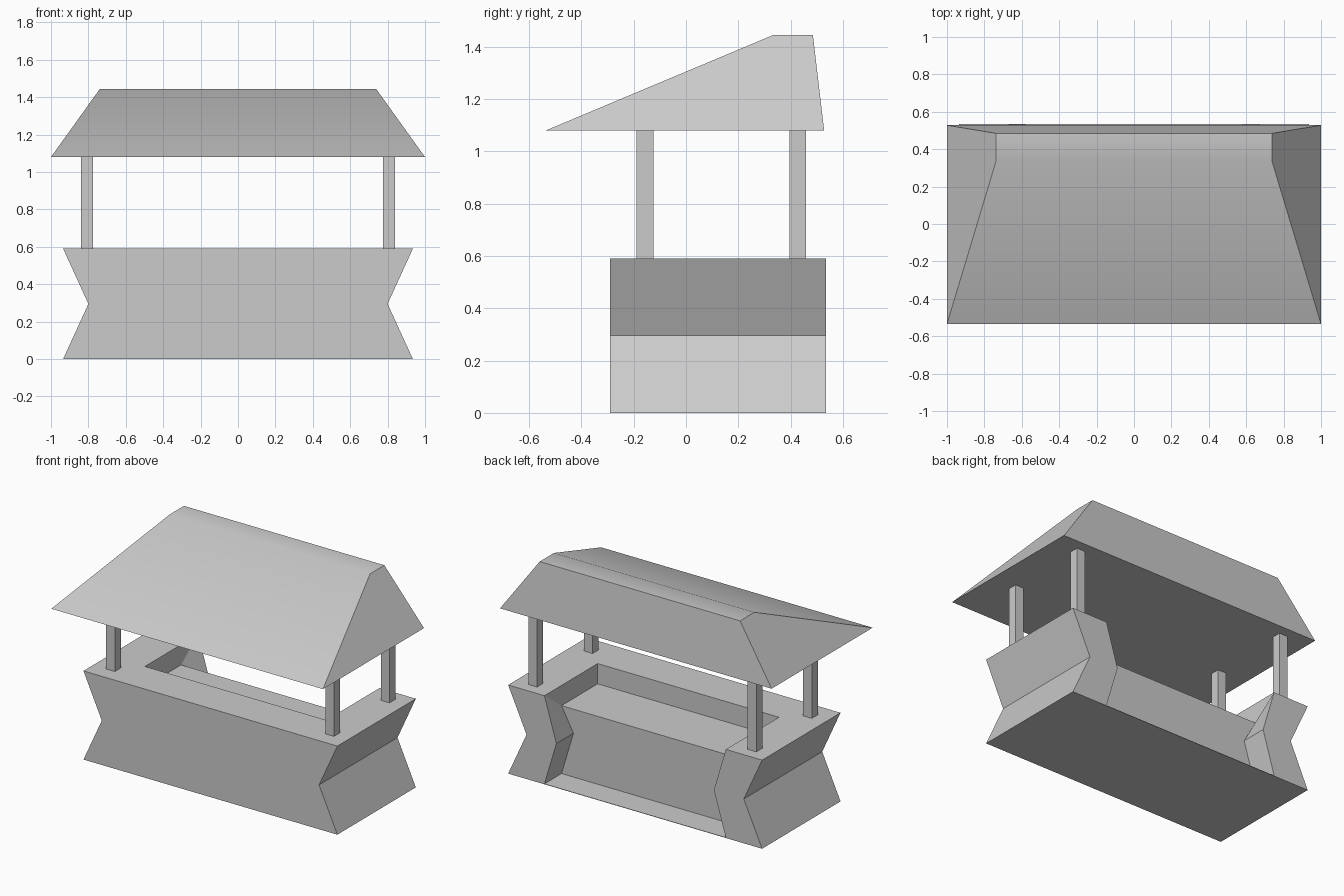
import bpy, bmesh
from math import radians
from mathutils import Matrix

if "Cube" in bpy.data.objects:
    bpy.data.objects.remove(bpy.data.objects["Cube"])


def make_object(name, bm):
    bmesh.ops.recalc_face_normals(bm, faces=bm.faces[:])
    mesh = bpy.data.meshes.new(name)
    bm.to_mesh(mesh)
    bm.free()
    obj = bpy.data.objects.new(name, mesh)
    bpy.context.collection.objects.link(obj)
    return obj


def add_face(bm, points):
    bm.faces.new([bm.verts.new(p) for p in points])


# Counter: waisted box with an open back and a recessed shelf (right half, then mirrored)
H, MID = 0.59, 0.295
FRONT, BACK = -0.29, 0.535
WELL, PANEL = -0.025, 0.355       # y of the shelf's front wall and of the panel below it
SHELF, FLOOR = 0.455, 0.003
OUT, WAIST, IN, IN_WAIST = 0.935, 0.80, 0.668, 0.58

bm = bmesh.new()
outer = [(OUT, 0), (WAIST, MID), (OUT, H)]
inner = [(IN, H), (IN_WAIST, MID), (IN, FLOOR)]
add_face(bm, [(x, FRONT, z) for x, z in [(0, 0)] + outer + [(0, H)]])
add_face(bm, [(x, BACK, z) for x, z in [(0, 0)] + outer + inner + [(0, FLOOR)]])
for (xa, za), (xb, zb) in zip(outer, outer[1:]):
    add_face(bm, [(xa, FRONT, za), (xa, BACK, za), (xb, BACK, zb), (xb, FRONT, zb)])
add_face(bm, [(0, FRONT, 0), (OUT, FRONT, 0), (OUT, BACK, 0), (0, BACK, 0)])
# worktop
add_face(bm, [(x, y, H) for x, y in [(0, FRONT), (OUT, FRONT), (OUT, BACK),
                                     (IN, BACK), (IN, WELL), (0, WELL)]])
# recess: front wall, shelf, side wall
add_face(bm, [(0, WELL, H), (IN, WELL, H), (IN, WELL, SHELF), (0, WELL, SHELF)])
add_face(bm, [(0, WELL, SHELF), (IN, WELL, SHELF), (IN, PANEL, SHELF), (0, PANEL, SHELF)])
add_face(bm, [(IN, BACK, H), (IN, WELL, H), (IN, WELL, SHELF), (IN, PANEL, SHELF)])
# panel under the shelf, inner cheeks and floor
panel = [(IN, SHELF), (IN_WAIST, MID), (IN, FLOOR)]
add_face(bm, [(x, PANEL, z) for x, z in [(0, SHELF)] + panel + [(0, FLOOR)]])
for i in range(2):
    (xa, za), (xb, zb) = inner[i], inner[i + 1]
    (pa, qa), (pb, qb) = panel[i], panel[i + 1]
    add_face(bm, [(xa, BACK, za), (pa, PANEL, qa), (pb, PANEL, qb), (xb, BACK, zb)])
add_face(bm, [(0, PANEL, FLOOR), (IN, PANEL, FLOOR), (IN, BACK, FLOOR), (0, BACK, FLOOR)])

bmesh.ops.remove_doubles(bm, verts=bm.verts[:], dist=1e-4)
bmesh.ops.mirror(bm, geom=bm.verts[:] + bm.edges[:] + bm.faces[:],
                 matrix=Matrix.Identity(4), merge_dist=1e-4, axis='X')
seam = [e for e in bm.edges if all(abs(v.co.x) < 1e-4 for v in e.verts)]
bmesh.ops.dissolve_edges(bm, edges=seam, use_verts=True)
make_object("counter", bm)

# Four square posts
for side, sx in (("left", -1), ("right", 1)):
    for end, y in (("front", -0.157), ("back", 0.427)):
        bm = bmesh.new()
        size = Matrix.Diagonal((0.064, 0.064, 0.49, 1))
        bmesh.ops.create_cube(bm, size=1,
                              matrix=Matrix.Translation((sx * 0.807, y, 0.835)) @ size)
        make_object(f"{end}_{side}_post", bm)

# Hipped roof: eaves rectangle up to a narrow ridge set towards the back
bm = bmesh.new()
eaves = [(-1, -0.535, 1.08), (1, -0.535, 1.08), (1, 0.528, 1.08), (-1, 0.528, 1.08)]
ridge = [(-0.738, 0.335, 1.445), (0.738, 0.335, 1.445), (0.738, 0.485, 1.445), (-0.738, 0.485, 1.445)]
low = [bm.verts.new(p) for p in eaves]
high = [bm.verts.new(p) for p in ridge]
bm.faces.new(low[::-1])
bm.faces.new(high)
for i in range(4):
    j = (i + 1) % 4
    bm.faces.new([low[i], low[j], high[j], high[i]])
roof = make_object("roof", bm)
bpy.context.view_layer.objects.active = roof
roof.select_set(True)
bpy.ops.object.shade_smooth_by_angle(angle=radians(30))
